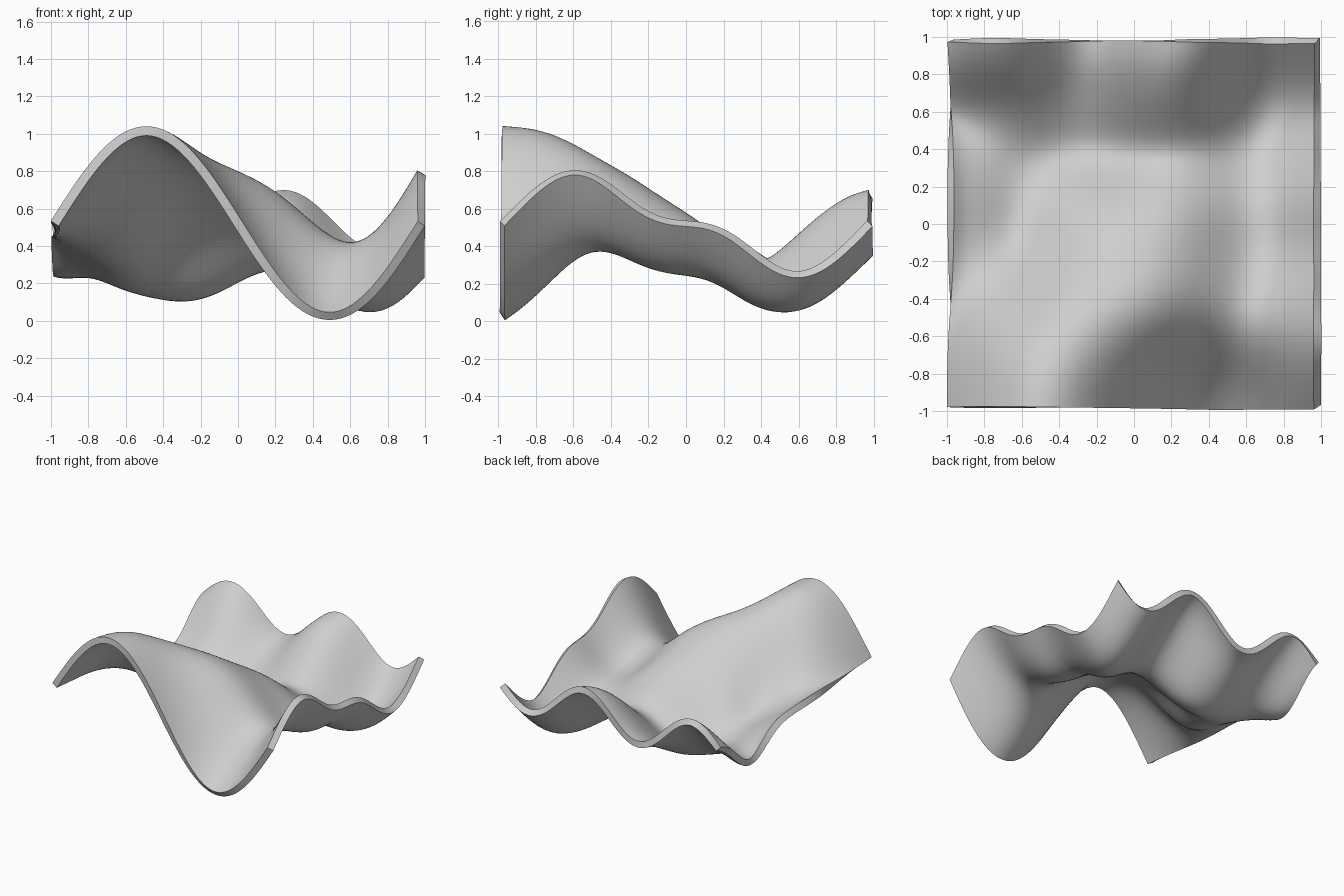
import bpy
import bmesh
from math import sin, cos, pi, exp

cube = bpy.data.objects.get("Cube")
if cube:
    bpy.data.objects.remove(cube)

HALF = 0.98       # half width of the sheet
LEVEL = 0.52      # height of all four corners
THICK = 0.05


def bell(value, centre, width):
    return exp(-((value - centre) / width) ** 2)


# Boundary curves of the sheet, as offsets from the corner level
def front_edge(x):
    return -0.495 * sin(pi * x)


def back_edge(x):
    return 0.155 * sin(2 * pi * x)


def right_edge(y):
    return -0.228 * sin(pi * y) + 0.075 * sin(2 * pi * y) + 0.018 * sin(3 * pi * y)


def left_edge(y):
    return -0.05 * cos(pi * y / 2) - 0.24 * bell(y, 0.6, 0.28) * (1 - y ** 6)


def height(x, y):
    u, v = (x + 1) / 2, (y + 1) / 2
    # Blend between the four boundary curves
    z = (1 - v) * front_edge(x) + v * back_edge(x)
    z += (1 - u) * left_edge(y) + u * right_edge(y)
    # Tangent corrections that bend the sheet next to its edges
    across, along = 1 - x * x, 1 - y * y
    z -= 2.0 * along * (x + 1) * exp(-(x + 1) / 0.31) * (1 - u ** 4)
    z += 0.45 * along * bell(y, 1, 0.38) * bell(x, 0.15, 0.52) * across
    z -= 0.18 * along * bell(y, -1, 0.4) * sin(pi * x)
    # Inner ridge, hollow on the left, trough and rise towards the back
    inner = (1 - x ** 4) * (1 - y ** 4)
    z += 0.27 * inner * bell(x, 0.15, 0.54) * bell(y, -0.33, 0.43)
    z -= 0.3 * inner * bell(x, -0.65, 0.28) * bell(y, -0.02, 0.42)
    z -= 0.14 * inner * bell(x, -0.3, 0.9) * bell(y, 0.34, 0.22)
    z += 0.08 * inner * bell(x, 0, 0.8) * bell(y, 0.62, 0.22)
    return LEVEL + z


# Wavy sheet
mesh = bpy.data.meshes.new("wavy_sheet")
bm = bmesh.new()
bmesh.ops.create_grid(bm, x_segments=72, y_segments=72, size=1)
for vert in bm.verts:
    x, y, _ = vert.co
    vert.co = (x * HALF, y * HALF, height(x, y))
bm.to_mesh(mesh)
bm.free()
sheet = bpy.data.objects.new("wavy_sheet", mesh)
bpy.context.collection.objects.link(sheet)

# Thickness
solid = sheet.modifiers.new("thickness", 'SOLIDIFY')
solid.thickness = THICK
solid.offset = 0

# Colour
grey = bpy.data.materials.new("light_grey")
grey.use_nodes = True
colour = (0.62, 0.62, 0.62, 1)
grey.diffuse_color = colour
grey.node_tree.nodes["Principled BSDF"].inputs["Base Color"].default_value = colour
mesh.materials.append(grey)

# Apply the thickness, then smooth the faces and keep the rim sharp
bpy.ops.object.select_all(action='DESELECT')
sheet.select_set(True)
bpy.context.view_layer.objects.active = sheet
bpy.ops.object.modifier_apply(modifier=solid.name)
bpy.ops.object.shade_smooth_by_angle(angle=pi / 6)
